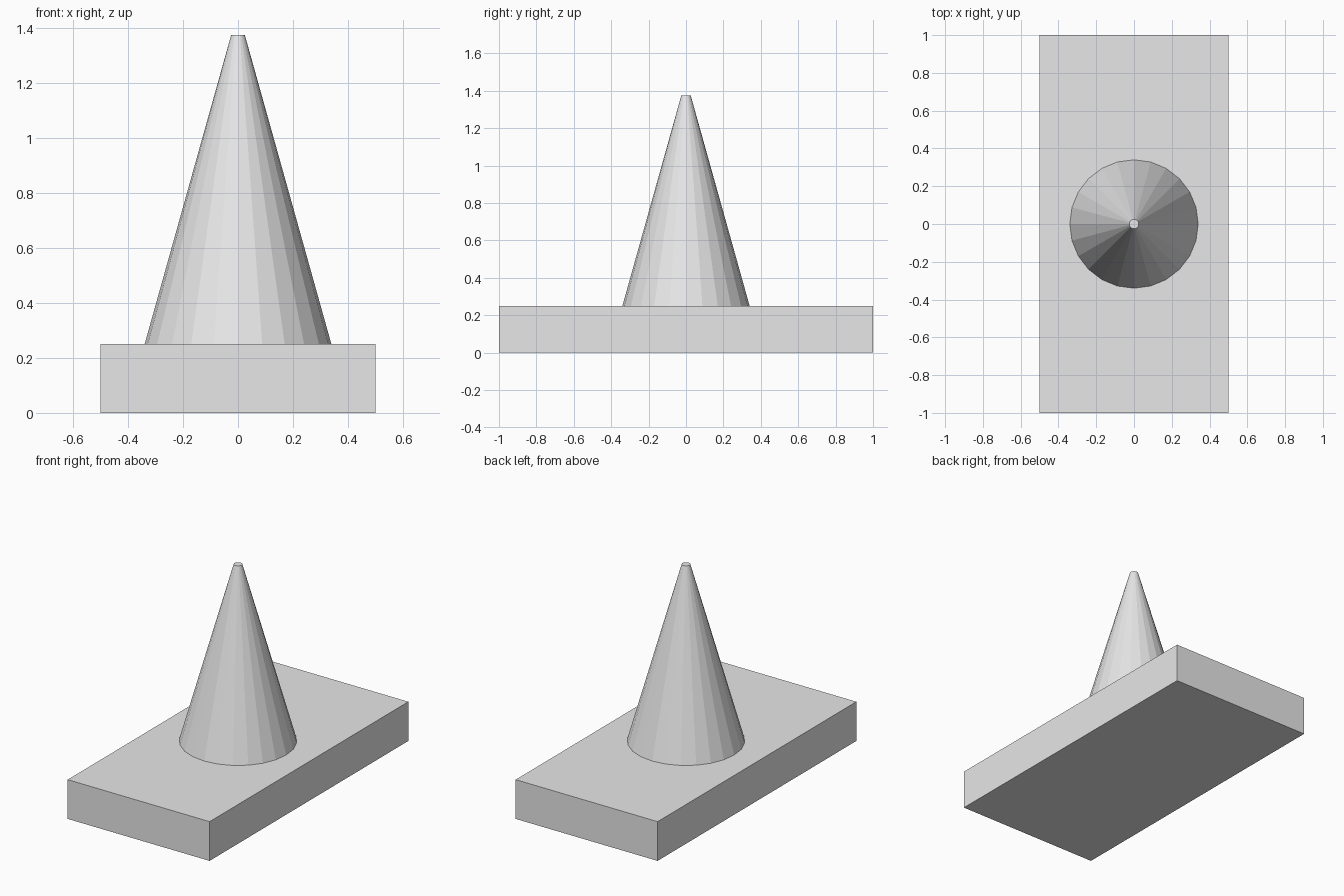
import bpy

cube = bpy.data.objects.get("Cube")
if cube:
    bpy.data.objects.remove(cube, do_unlink=True)

# Single plain material
grey = bpy.data.materials.new("light_grey")
grey.use_nodes = True
colour = (0.8, 0.8, 0.8, 1)
grey.diffuse_color = colour
grey.node_tree.nodes["Principled BSDF"].inputs["Base Color"].default_value = colour

BASE_HEIGHT = 0.25
CONE_HEIGHT = 1.125


def finish(name):
    obj = bpy.context.object
    obj.name = name
    obj.data.name = name
    obj.data.materials.append(grey)
    return obj


# Rectangular slab
bpy.ops.mesh.primitive_cube_add(size=1, location=(0, 0, BASE_HEIGHT / 2))
base = finish("base_slab")
base.scale = (1, 2, BASE_HEIGHT)
bpy.ops.object.transform_apply(location=False, rotation=False, scale=True)

# Faceted cone with a small flat tip, standing on the slab
bpy.ops.mesh.primitive_cone_add(
    vertices=24, radius1=0.34, radius2=0.025, depth=CONE_HEIGHT,
    location=(0, 0, BASE_HEIGHT + CONE_HEIGHT / 2))
finish("cone")
